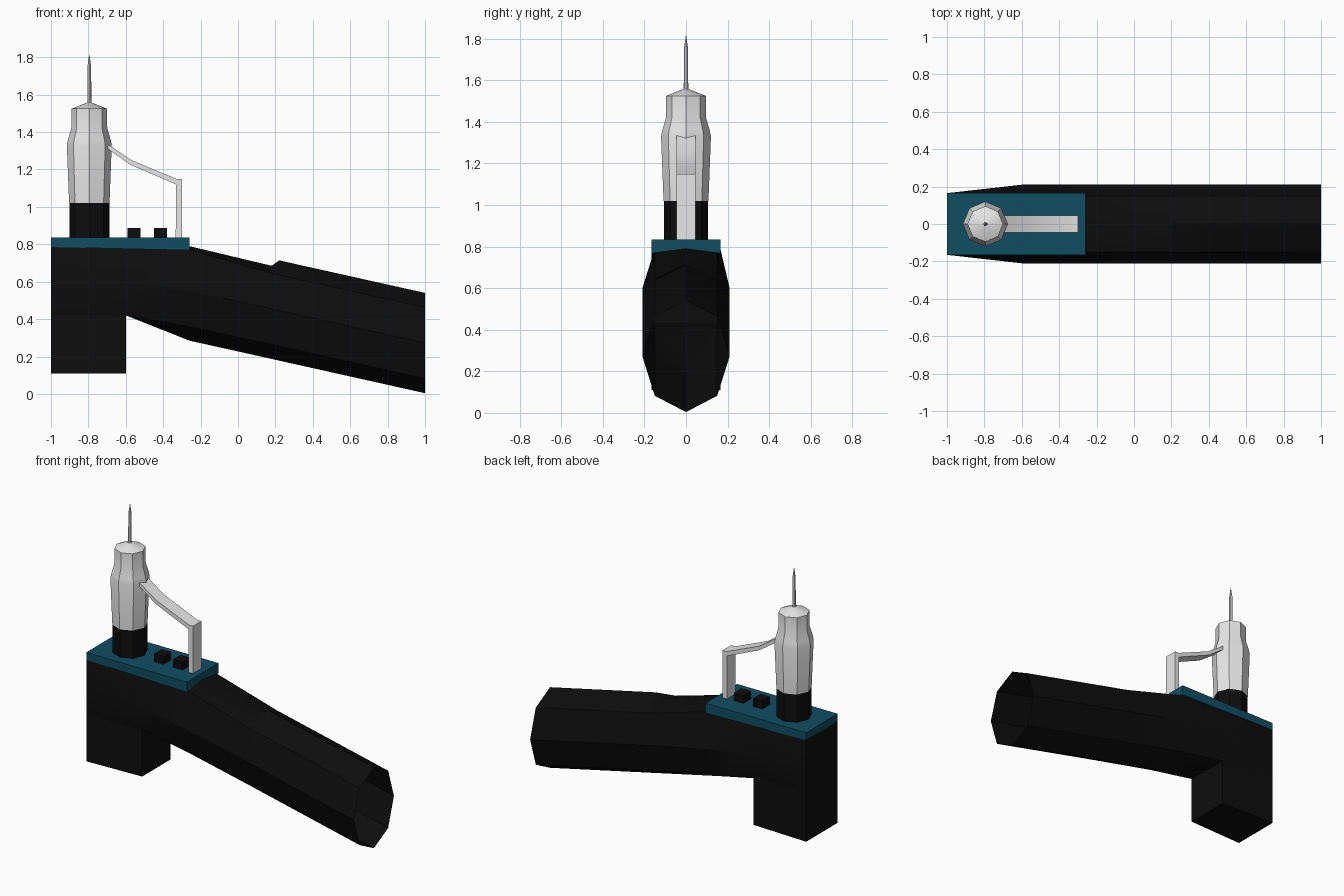
import bpy, bmesh, math

cube = bpy.data.objects.get("Cube")
if cube:
    bpy.data.objects.remove(cube, do_unlink=True)


def material(name, rgb):
    m = bpy.data.materials.new(name)
    m.use_nodes = True
    m.diffuse_color = (*rgb, 1)
    m.node_tree.nodes["Principled BSDF"].inputs["Base Color"].default_value = (*rgb, 1)
    return m


BLACK = material("black", (0.004, 0.004, 0.004))
TEAL = material("dark teal", (0.005, 0.075, 0.12))
WHITE = material("white", (0.8, 0.8, 0.8))


def loft(name, rings, mat, cap_start=True, cap_end=True, smooth=30):
    """Skin a list of equal-length closed rings."""
    bm = bmesh.new()
    loops = [[bm.verts.new(p) for p in ring] for ring in rings]
    n = len(loops[0])
    for a, b in zip(loops, loops[1:]):
        for i in range(n):
            j = (i + 1) % n
            bm.faces.new((a[i], a[j], b[j], b[i]))
    if cap_start:
        bm.faces.new(loops[0][::-1])
    if cap_end:
        bm.faces.new(loops[-1])
    bmesh.ops.recalc_face_normals(bm, faces=bm.faces)
    mesh = bpy.data.meshes.new(name)
    bm.to_mesh(mesh)
    bm.free()
    mesh.materials.append(mat)
    ob = bpy.data.objects.new(name, mesh)
    bpy.context.collection.objects.link(ob)
    if smooth:
        bpy.ops.object.select_all(action="DESELECT")
        ob.select_set(True)
        bpy.context.view_layer.objects.active = ob
        bpy.ops.object.shade_smooth_by_angle(angle=math.radians(smooth))
    return ob


def rect(x0, x1, h0, h1, z):
    return [(x0, -h0, z), (x1, -h1, z), (x1, h1, z), (x0, h0, z)]


def box(name, x0, x1, half, z0, z1, mat):
    return loft(name, [rect(x0, x1, half, half, z) for z in (z0, z1)], mat, smooth=0)


def turned(name, cx, profile, mat, sides=8):
    rings = [[(cx + r * math.cos(math.tau * i / sides),
               r * math.sin(math.tau * i / sides), z) for i in range(sides)]
             for r, z in profile]
    return loft(name, rings, mat)


def section(x, top, shoulder, middle, hip, bottom, wide=0.21, narrow=0.15):
    """Eight-sided, left-right symmetric cross-section."""
    half = [(narrow, shoulder), (wide, middle), (narrow, hip)]
    return ([(x, 0, top)] + [(x, y, z) for y, z in half] + [(x, 0, bottom)]
            + [(x, -y, z) for y, z in reversed(half)])


def octagon(x, centre):
    return section(x, centre + 0.268, centre + 0.19, centre, centre - 0.19, centre - 0.268)


# Body: square at the head, turning into an open octagonal tube
loft("body_tube", [
    section(-1, 0.79, 0.79, 0.6, 0.42, 0.42, 0.165, 0.165),
    section(-0.6, 0.79, 0.79, 0.6, 0.42, 0.42),
    section(-0.26, 0.79, 0.77, 0.55, 0.36, 0.285),
    section(0.18, 0.685, 0.645, 0.455, 0.265, 0.187),
    octagon(0.22, 0.446),
    octagon(1, 0.272),
], BLACK, cap_end=False)

# Block hanging below the head
loft("lower_block", [rect(-1, -0.6, 0.165, 0.15, z) for z in (0.11, 0.43)], BLACK, smooth=0)

# Coloured top plate, slightly thicker toward the tube
plate = box("top_plate", -1, -0.26, 0.166, 0.785, 0.835, TEAL)
for v in plate.data.vertices:
    if v.co.z < 0.8 and v.co.x > -0.5:
        v.co.z = 0.768

# Upright with its collar and needle
AXIS = -0.795
turned("collar", AXIS, [(0.107, 0.82), (0.107, 1.02)], BLACK)
turned("nozzle", AXIS, [(0.108, 1.02), (0.12, 1.33), (0.114, 1.36), (0.096, 1.42),
                        (0.095, 1.525), (0.012, 1.558)], WHITE)
turned("needle", AXIS, [(0.011, 1.55), (0.01, 1.75), (0.001, 1.815)], WHITE)

# Bent strap from the nozzle down to the plate: outer and inner edge pairs
strap = [((-0.71, 1.345), (-0.71, 1.32)), ((-0.57, 1.25), (-0.575, 1.225)),
         ((-0.33, 1.15), (-0.335, 1.122)), ((-0.3, 1.15), (-0.332, 1.118)),
         ((-0.3, 0.83), (-0.333, 0.83))]
loft("strap", [[(a[0], -0.045, a[1]), (a[0], 0.045, a[1]),
                (b[0], 0.045, b[1]), (b[0], -0.045, b[1])] for a, b in strap], WHITE)

# Two push buttons
for i, x in enumerate((-0.555, -0.415)):
    box(f"button_{i + 1}", x - 0.035, x + 0.035, 0.04, 0.83, 0.887, BLACK)
